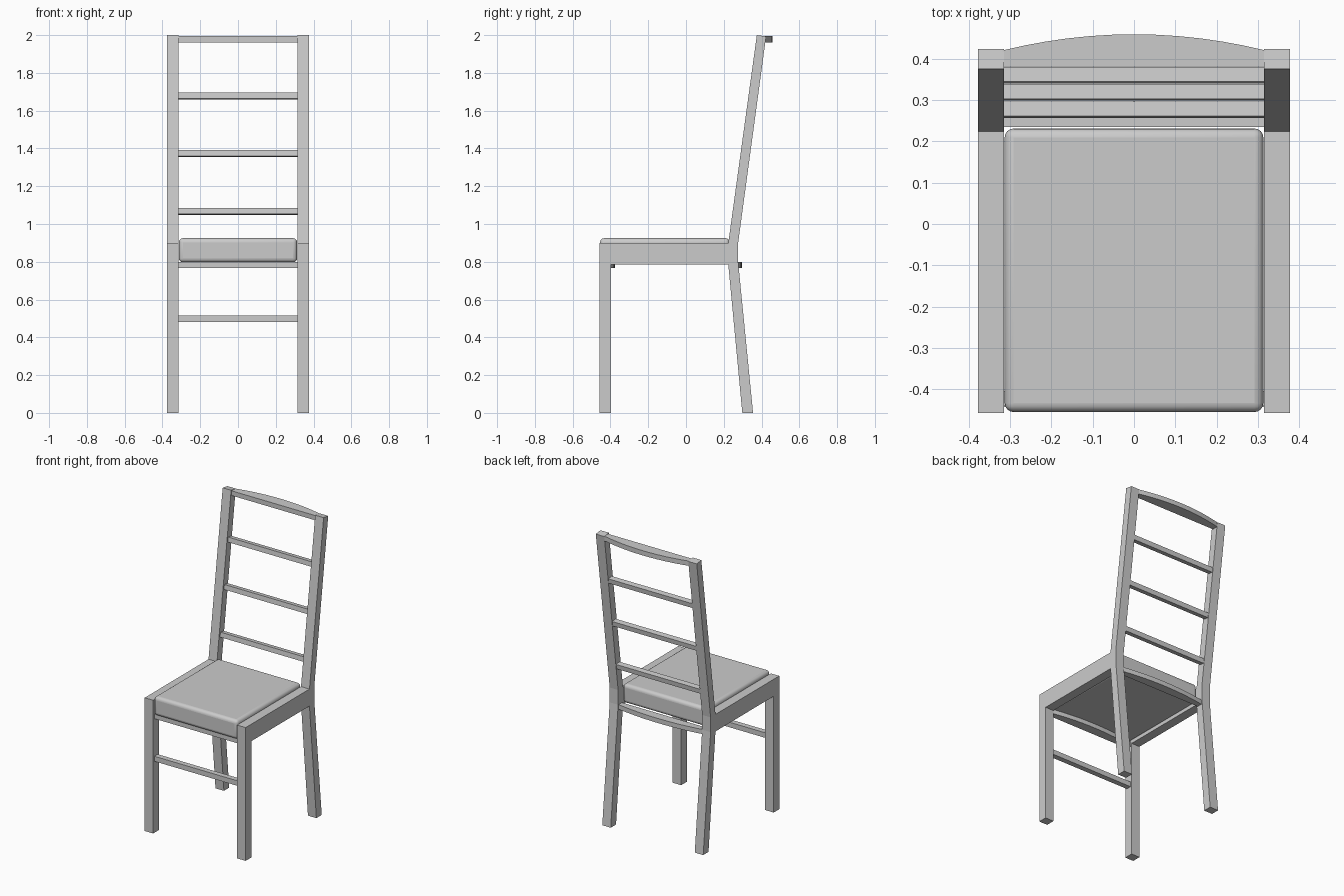
import bpy, bmesh, math
from mathutils import Vector

if "Cube" in bpy.data.objects:
    bpy.data.objects.remove(bpy.data.objects["Cube"])

LEAN = math.atan2(0.15, 1.1)   # backward lean of the upper posts
HALF = 0.318                   # rails reach just inside the side frames


def prism(name, pts, to3d, offset):
    """Extrude a closed 2D outline along an offset vector."""
    bm = bmesh.new()
    face = bm.faces.new([bm.verts.new(to3d(a, b)) for a, b in pts])
    ext = bmesh.ops.extrude_face_region(bm, geom=[face])
    verts = [g for g in ext["geom"] if isinstance(g, bmesh.types.BMVert)]
    bmesh.ops.translate(bm, verts=verts, vec=Vector(offset))
    bmesh.ops.recalc_face_normals(bm, faces=bm.faces)
    mesh = bpy.data.meshes.new(name)
    bm.to_mesh(mesh)
    bm.free()
    obj = bpy.data.objects.new(name, mesh)
    bpy.context.collection.objects.link(obj)
    return obj


def box(name, loc, size, tilt=0.0):
    bpy.ops.mesh.primitive_cube_add(size=1, location=loc, rotation=(tilt, 0, 0))
    obj = bpy.context.object
    obj.name = name
    obj.scale = size
    bpy.ops.object.transform_apply(location=False, rotation=False, scale=True)
    return obj


def bowed_rail(name, y_front, y_end, y_mid, z0, z1, steps=12):
    """Rail with a straight front and an arched back, seen from above."""
    pts = [(-HALF, y_front), (HALF, y_front)]
    for i in range(steps + 1):
        t = 1 - 2 * i / steps
        pts.append((HALF * t, y_mid + (y_end - y_mid) * t * t))
    return prism(name, pts, lambda x, y: (x, y, z0), (0, 0, z1 - z0))


# side frames: front leg, seat rail, splayed back leg and leaning post in one
profile = [(-0.457, 0), (-0.397, 0), (-0.397, 0.785), (0.224, 0.785),
           (0.298, 0), (0.355, 0), (0.276, 0.8), (0.276, 0.9),
           (0.424, 1.993), (0.375, 2.0), (0.224, 0.9), (-0.457, 0.9)]
for side, s in (("left", -1), ("right", 1)):
    prism("side_frame_" + side, profile, lambda y, z: (s * 0.314, y, z), (s * 0.063, 0, 0))

# seat cushion with rounded edges
cushion = box("seat_cushion", (0, -0.112, 0.861), (0.626, 0.686, 0.128))
bev = cushion.modifiers.new("rounding", "BEVEL")
bev.width = 0.022
bev.segments = 4
bpy.ops.object.shade_smooth_by_angle(angle=math.radians(40))

# straight ladder slats in the back
for i, z in enumerate((1.067, 1.373, 1.677)):
    y = 0.25 + (z - 0.9) * 0.15 / 1.1 + 0.004
    box(f"back_slat_{i + 1}", (0, y, z), (2 * HALF, 0.036, 0.032), -LEAN)

# front stretcher between the legs
box("front_stretcher", (0, -0.425, 0.499), (2 * HALF, 0.036, 0.034))

# bowed rails at the top and under the seat
bowed_rail("top_rail", 0.381, 0.42, 0.459, 1.962, 1.994)
bowed_rail("front_seat_rail", -0.44, -0.405, -0.375, 0.768, 0.799)
bowed_rail("rear_seat_rail", 0.235, 0.27, 0.297, 0.768, 0.799)
